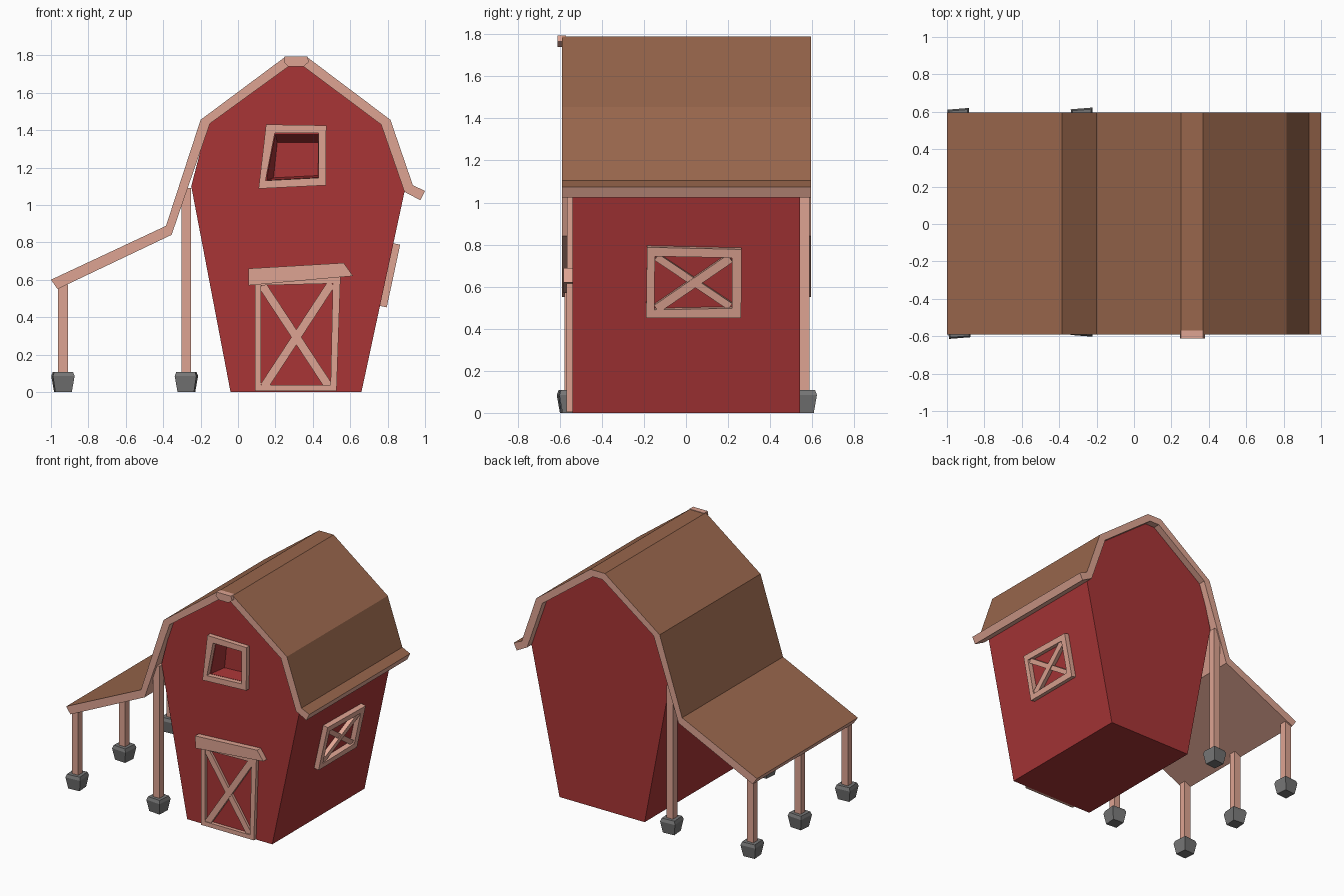
import bpy, bmesh, math
from mathutils import Vector

if "Cube" in bpy.data.objects:
    bpy.data.objects.remove(bpy.data.objects["Cube"])


def material(name, rgb):
    m = bpy.data.materials.new(name)
    lin = [((c / 255 + 0.055) / 1.055) ** 2.4 for c in rgb]
    m.diffuse_color = (*lin, 1)
    m.use_nodes = True
    m.node_tree.nodes["Principled BSDF"].inputs["Base Color"].default_value = m.diffuse_color
    return m


RED = material("barn red", (168, 53, 54))
BROWN = material("roof brown", (152, 102, 76))
PINK = material("trim pink", (222, 164, 146))
GREY = material("footing grey", (118, 118, 118))

# Planes to draw on: origin, u, v, outward normal
FRONT = (Vector((0, 0, 0)), Vector((1, 0, 0)), Vector((0, 0, 1)), Vector((0, -1, 0)))
SIDE = (Vector((0.66, 0, 0)), Vector((0, 1, 0)), Vector((0.215, 0, 1)),
        Vector((1, 0, -0.215)).normalized())


def prism(bm, plane, pts, d0, d1):
    o, u, v, n = plane
    rings = [[bm.verts.new(o + u * p[0] + v * p[1] + n * d) for p in pts] for d in (d0, d1)]
    k = len(pts)
    bm.faces.new(rings[0])
    bm.faces.new(rings[1])
    for i in range(k):
        j = (i + 1) % k
        bm.faces.new((rings[0][i], rings[0][j], rings[1][j], rings[1][i]))


def plank(bm, plane, a, b, w, d0, d1):
    a, b = Vector(a), Vector(b)
    t = (b - a).normalized() * w / 2
    s = Vector((-t.y, t.x))
    prism(bm, plane, [a - s, b - s, b + s, a + s], d0, d1)


def frame(bm, plane, outer, inner, d0, d1):
    for i in range(4):
        j = (i + 1) % 4
        prism(bm, plane, [outer[i], outer[j], inner[j], inner[i]], d0, d1)


def finish(name, bm, *mats):
    bmesh.ops.recalc_face_normals(bm, faces=bm.faces)
    me = bpy.data.meshes.new(name)
    bm.to_mesh(me)
    bm.free()
    for m in mats:
        me.materials.append(m)
    ob = bpy.data.objects.new(name, me)
    bpy.context.collection.objects.link(ob)
    return ob


# Barn body with flared walls
bm = bmesh.new()
prism(bm, FRONT, [(-0.04, 0), (0.66, 0), (0.89, 1.07), (0.775, 1.44), (0.355, 1.75),
                  (0.265, 1.75), (-0.16, 1.445), (-0.25, 1.1)], -0.543, 0.54)
body = finish("barn_body", bm, RED)

# Loft window recess, cut into the front
loft_in = [(0.147, 1.13), (0.43, 1.145), (0.43, 1.385), (0.197, 1.385)]
loft_back = [(0.19, 1.145), (0.425, 1.157), (0.43, 1.335), (0.21, 1.335)]
bm = bmesh.new()
prism(bm, FRONT, loft_in, 0.43, 0.56)
bm.verts.ensure_lookup_table()
for vert, p in zip(bm.verts[:4], loft_back):
    vert.co.x, vert.co.z = p
cutter = finish("loft_cutter", bm, RED)
cutter.hide_render = True
mod = body.modifiers.new("recess", 'BOOLEAN')
mod.object = cutter
mod.operation = 'DIFFERENCE'
mod.solver = 'EXACT'
bpy.context.view_layer.objects.active = body
bpy.ops.object.modifier_apply(modifier=mod.name)
bpy.data.objects.remove(cutter)

# Roof with lean-to: brown on top, trim colour on edges and underside
outer = [(-1.0, 0.6), (-0.385, 0.888), (-0.2, 1.455), (0.25, 1.79), (0.37, 1.79),
         (0.815, 1.455), (0.935, 1.105), (1.0, 1.075)]
inner = [(-0.965, 0.55), (-0.355, 0.84), (-0.15, 1.435), (0.27, 1.74), (0.35, 1.74),
         (0.765, 1.43), (0.89, 1.07), (0.975, 1.025)]
bm = bmesh.new()
prism(bm, FRONT, outer + inner[::-1], -0.595, 0.59)
bmesh.ops.recalc_face_normals(bm, faces=bm.faces)
for f in bm.faces:
    f.normal_update()
    f.material_index = 1 if f.normal.z > 0.1 else 0
finish("roof", bm, PINK, BROWN)

# Ridge block at the front peak
bm = bmesh.new()
prism(bm, FRONT, [(0.27, 1.74), (0.35, 1.74), (0.38, 1.765), (0.37, 1.794),
                  (0.25, 1.794), (0.245, 1.765)], 0.57, 0.612)
finish("ridge_block", bm, PINK)

# Loft window frame
bm = bmesh.new()
frame(bm, FRONT, [(0.11, 1.087), (0.47, 1.105), (0.472, 1.425), (0.15, 1.43)], loft_in, 0.53, 0.575)
finish("loft_window_frame", bm, PINK)

# Barn door: frame, cross braces and lintel
bm = bmesh.new()
frame(bm, FRONT, [(0.092, 0.004), (0.527, 0.004), (0.548, 0.615), (0.092, 0.6)],
      [(0.124, 0.036), (0.495, 0.036), (0.507, 0.58), (0.124, 0.57)], 0.53, 0.567)
plank(bm, FRONT, (0.13, 0.57), (0.485, 0.03), 0.045, 0.53, 0.558)
plank(bm, FRONT, (0.14, 0.03), (0.5, 0.58), 0.045, 0.53, 0.562)
finish("door_frame", bm, PINK)
bm = bmesh.new()
prism(bm, FRONT, [(0.057, 0.57), (0.615, 0.62), (0.565, 0.69), (0.055, 0.66)], 0.53, 0.582)
finish("door_lintel", bm, PINK)

# Side window on the right wall
bm = bmesh.new()
frame(bm, SIDE, [(-0.19, 0.46), (0.262, 0.46), (0.265, 0.785), (-0.185, 0.795)],
      [(-0.15, 0.498), (0.218, 0.505), (0.218, 0.745), (-0.148, 0.752)], -0.01, 0.037)
plank(bm, SIDE, (-0.14, 0.745), (0.21, 0.51), 0.035, -0.01, 0.024)
plank(bm, SIDE, (-0.14, 0.5), (0.21, 0.74), 0.042, -0.01, 0.03)
finish("side_window_frame", bm, PINK)

# Lean-to posts on tapered footings
posts = [("outer_front", -0.936, -0.552, 0.575), ("outer_middle", -0.936, 0.0, 0.575),
         ("outer_back", -0.936, 0.558, 0.575), ("inner_front", -0.276, -0.54, 1.09),
         ("inner_back", -0.276, 0.56, 1.09)]
for k, (name, x, y, top) in enumerate(posts):
    bm = bmesh.new()
    h = 0.026
    prism(bm, FRONT, [(x - h, 0.08), (x + h, 0.08), (x + h, top), (x - h, top)], -y - h, -y + h)
    finish(name + "_post", bm, PINK)
    bm = bmesh.new()
    turn = math.pi / 4 + 0.08 * (-1) ** k
    rings = []
    for half, z in ((0.044, 0), (0.058, 0.085), (0.05, 0.108)):
        r = half * math.sqrt(2)
        rings.append([bm.verts.new((x + r * math.cos(turn + i * math.pi / 2),
                                    y + r * math.sin(turn + i * math.pi / 2), z)) for i in range(4)])
    bm.faces.new(rings[0])
    bm.faces.new(rings[2])
    for lo, hi in zip(rings, rings[1:]):
        for i in range(4):
            j = (i + 1) % 4
            bm.faces.new((lo[i], lo[j], hi[j], hi[i]))
    finish(name + "_footing", bm, GREY)
